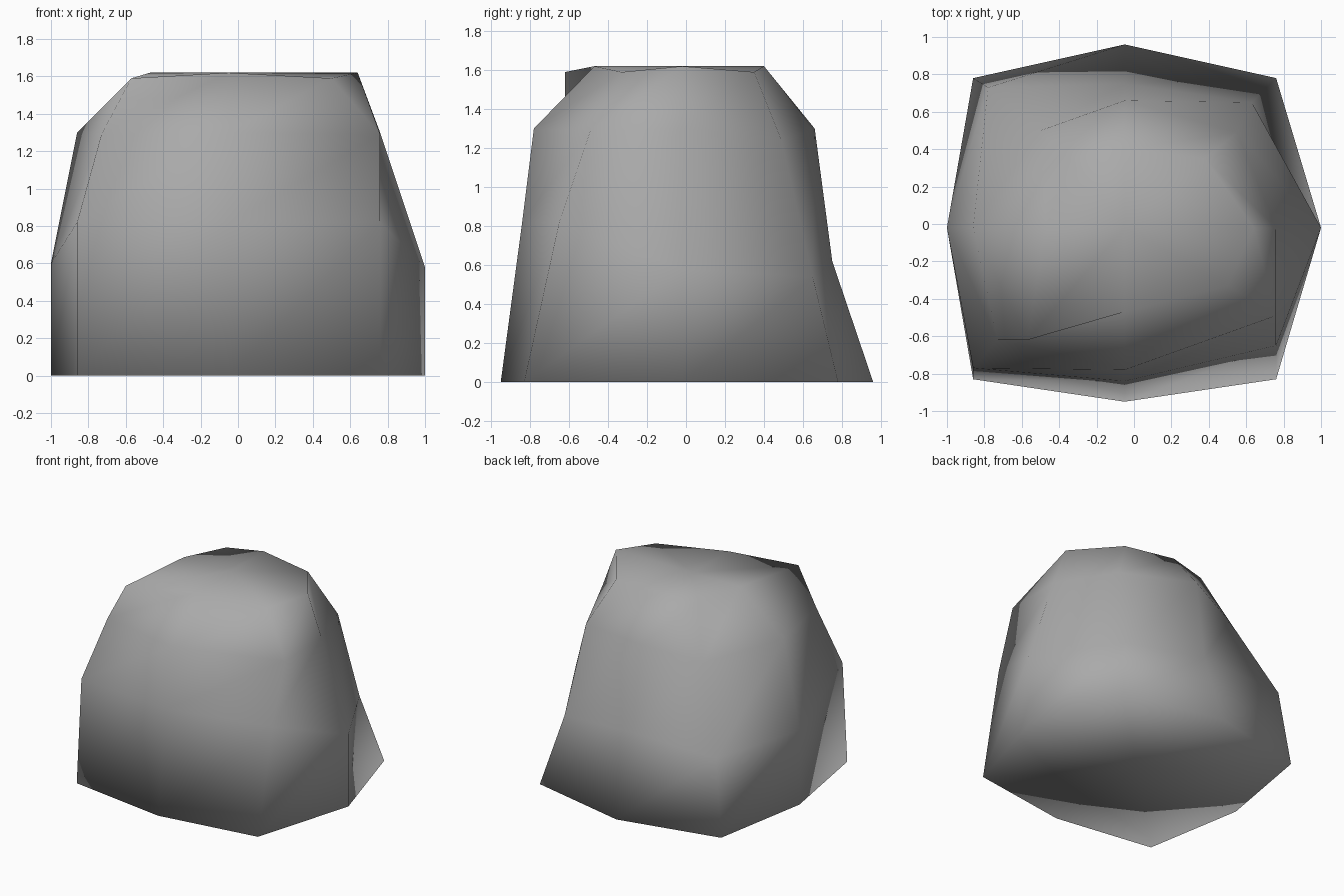
import bpy
import bmesh

cube = bpy.data.objects.get("Cube")
if cube:
    bpy.data.objects.remove(cube, do_unlink=True)

# Stone material
stone = bpy.data.materials.new("stone_grey")
stone.use_nodes = True
grey = (0.4, 0.4, 0.4, 1)
stone.diffuse_color = grey
stone.node_tree.nodes["Principled BSDF"].inputs["Base Color"].default_value = grey

# Rings from the ground up, each anticlockwise from the right side:
# right, back right, back, back left, left, front left, front, front right
base = [(1, -.02, 0), (.76, .78, 0), (-.05, .96, 0), (-.86, .78, 0),
        (-1, -.02, 0), (-.86, -.83, 0), (-.05, -.95, 0), (.76, -.83, 0)]
belly = [(1, -.02, .58), (.63, .65, .54), (-.05, .75, .62), (-.78, .73, .6),
         (-1, -.02, .6), (-.86, -.77, .82), (-.05, -.84, .82), (.76, -.65, .82)]
shoulder = [(.76, -.02, 1.3), (.55, .49, 1.24), (-.05, .66, 1.3), (-.5, .5, 1.21),
            (-.86, -.02, 1.3), (-.73, -.62, 1.29), (-.05, -.78, 1.3), (.76, -.49, 1.29)]
crown = [(.64, -.02, 1.62), (.38, .35, 1.59), (-.05, .4, 1.62), (-.35, .35, 1.59),
         (-.47, -.02, 1.62), (-.57, -.62, 1.59), (-.05, -.47, 1.62), (.5, -.33, 1.59)]

bm = bmesh.new()
rings = [[bm.verts.new(p) for p in ring] for ring in (base, belly, shoulder, crown)]

# Sides: every quad is split along the same rising diagonal
for low, high in zip(rings, rings[1:]):
    for i in range(len(low)):
        j = (i + 1) % len(low)
        bm.faces.new((low[i], low[j], high[j]))
        bm.faces.new((low[i], high[j], high[i]))

# Underside and top, closed as fans around a middle point
for ring, height in ((rings[0], 0), (rings[-1], 1.62)):
    middle = bm.verts.new((-.05, -.02, height))
    for i in range(len(ring)):
        bm.faces.new((ring[i], ring[(i + 1) % len(ring)], middle))

bmesh.ops.recalc_face_normals(bm, faces=bm.faces)
for face in bm.faces:
    face.smooth = True

mesh = bpy.data.meshes.new("boulder")
bm.to_mesh(mesh)
bm.free()
mesh.materials.append(stone)
boulder = bpy.data.objects.new("boulder", mesh)
bpy.context.collection.objects.link(boulder)
